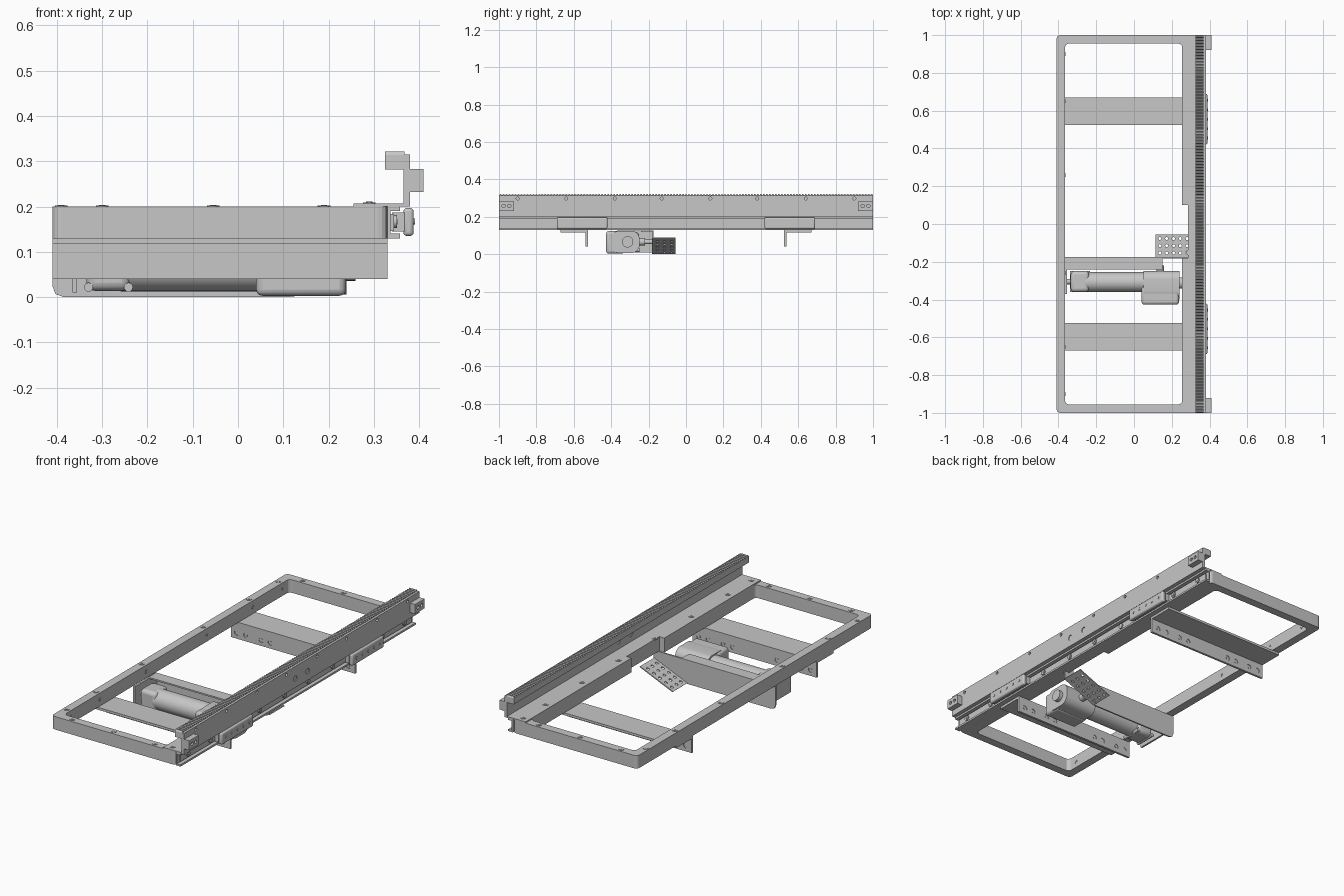
import bpy, math
from mathutils import Vector

cube = bpy.data.objects.get("Cube")
if cube:
    bpy.data.objects.remove(cube)


def material(name, v):
    m = bpy.data.materials.new(name)
    m.use_nodes = True
    m.diffuse_color = (v, v, v, 1)
    m.node_tree.nodes["Principled BSDF"].inputs["Base Color"].default_value = (v, v, v, 1)
    return m


STEEL = material("grey steel", 0.57)


def mesh_object(name, verts, faces):
    me = bpy.data.meshes.new(name)
    me.from_pydata(verts, [], faces)
    me.materials.append(STEEL)
    ob = bpy.data.objects.new(name, me)
    bpy.context.collection.objects.link(ob)
    return ob


def prism(name, outline, axis, a, b):
    """Extrude a counter-clockwise 2D outline along an axis from a to b."""
    def place(p, q, t):
        return {"x": (t, p, q), "y": (q, t, p), "z": (p, q, t)}[axis]
    n = len(outline)
    verts = [place(p, q, t) for t in (a, b) for p, q in outline]
    faces = [tuple(reversed(range(n))), tuple(range(n, 2 * n))]
    faces += [(i, (i + 1) % n, n + (i + 1) % n, n + i) for i in range(n)]
    return mesh_object(name, verts, faces)


def box(name, x, y, z, bevel=0):
    ob = prism(name, [(x[0], y[0]), (x[1], y[0]), (x[1], y[1]), (x[0], y[1])], "z", *z)
    if bevel:
        mod = ob.modifiers.new("round", "BEVEL")
        mod.width, mod.segments = bevel, 3
        smooth(ob)
    return ob


def rounded(x, y, r, n=5):
    """Rounded rectangle outline."""
    pts = []
    for cx, cy, start in ((x[1] - r, y[1] - r, 0), (x[0] + r, y[1] - r, 90),
                          (x[0] + r, y[0] + r, 180), (x[1] - r, y[0] + r, 270)):
        for i in range(n):
            t = math.radians(start + 90 * i / (n - 1))
            pts.append((cx + r * math.cos(t), cy + r * math.sin(t)))
    return pts


def smooth(ob):
    bpy.ops.object.select_all(action="DESELECT")
    ob.select_set(True)
    bpy.context.view_layer.objects.active = ob
    bpy.ops.object.shade_smooth_by_angle(angle=math.radians(35))


def rod(name, center, r, length, axis, sides=16):
    """Cylinder centred on a point, along x, y or z."""
    c = Vector(center)
    p, q, t = {"x": (c.y, c.z, c.x), "y": (c.z, c.x, c.y), "z": (c.x, c.y, c.z)}[axis]
    ring = [(p + r * math.cos(math.tau * i / sides), q + r * math.sin(math.tau * i / sides))
            for i in range(sides)]
    ob = prism(name, ring, axis, t - length / 2, t + length / 2)
    smooth(ob)
    return ob


def screw(center, axis, depth=0.005, r=0.014):
    """Round head with a smaller hexagon on it."""
    return [rod("head", center, r, depth, axis),
            rod("hexagon", center, r / 2, depth + 0.003, axis, 6)]


def join(name, parts):
    bpy.ops.object.select_all(action="DESELECT")
    for ob in parts:
        ob.select_set(True)
    bpy.context.view_layer.objects.active = parts[0]
    if len(parts) > 1:
        bpy.ops.object.join()
    parts[0].name = name
    return parts[0]


def cut(ob, cutters):
    tool = join(ob.name + "_cutter", cutters)
    tool.hide_render = True
    tool.hide_set(True)
    mod = ob.modifiers.new("cut", "BOOLEAN")
    mod.object, mod.solver = tool, "EXACT"


# Rectangular frame: left rail, end bars with rounded outer corners, notched right rail
outer = rounded((-0.41, 0.33), (-1, 1), 0.02)
inner = rounded((-0.365, 0.255), (-0.955, 0.955), 0.02)
n = len(outer)
verts = [(x, y, z) for z in (0.13, 0.2) for ring in (outer, inner) for x, y in ring]
faces = []
for i in range(n):
    j = (i + 1) % n
    faces += [(i, j, 2 * n + j, 2 * n + i), (n + j, n + i, 3 * n + i, 3 * n + j),
              (2 * n + i, 2 * n + j, 3 * n + j, 3 * n + i), (j, i, n + i, n + j)]
frame = mesh_object("frame", verts, faces)
cut(frame, [box("notch", (0.24, 0.285), (-0.18, 0.1), (0.1, 0.25))])

# Screws on the frame
screws = []
for s in (-1, 1):
    for y in (0.26, 0.65, 0.9):
        screws += screw((-0.39, s * y, 0.2), "z")
        screws += screw((-0.365, s * y, 0.165), "x", 0.003, 0.01)
    for x in (-0.3, -0.055, 0.19):
        screws += screw((x, s * 0.978, 0.2), "z")
for y in (-0.97, -0.77, -0.46, -0.15, 0.16, 0.47, 0.78, 0.97):
    screws += screw((0.29, y, 0.207), "z")
join("frame_screws", screws)

# Angle cross members with recessed bolts
for side, label in ((-1, "front"), (1, "back")):
    lo, hi = sorted((side * 0.525, side * 0.537))
    web = box(label + "_cross_web", (-0.41, 0.33), (lo, hi), (0.04, 0.13))
    spots = [(x, side * 0.531, 0.072)
             for x in (-0.375, -0.32, -0.23, -0.175, 0.09, 0.145, 0.235, 0.29)]
    cut(web, [rod("hole", p, 0.014, 0.05, "y") for p in spots])
    join(label + "_cross_bolts", [b for p in spots for b in screw(p, "y", 0.006, 0.0142)])
    lo, hi = sorted((side * 0.537, side * 0.67))
    box(label + "_cross_flange", (-0.41, 0.33), (lo, hi), (0.117, 0.13))

# Angle carrying the rack
flange = box("rack_flange", (0.255, 0.37), (-1, 1), (0.2, 0.207))
cut(flange, [box("notch", (0.24, 0.285), (-0.18, 0.1), (0.15, 0.25))])
web = box("rack_web", (0.365, 0.38), (-1, 1), (0.2, 0.315))
holes = [rod("hole", (0.372, y, 0.248), 0.015, 0.06, "x") for y in (-0.055, 0.05)]
holes += [rod("hole", (0.372, s * y, 0.298), 0.008, 0.06, "x")
          for s in (-1, 1) for y in (0.13, 0.38, 0.64, 0.9)]
cut(web, holes)
join("web_plugs", [rod("plug", (0.372, y, 0.248), 0.0152, 0.008, "x") for y in (-0.055, 0.05)])

# Toothed rack: side profile drawn across its width
teeth = 125
pitch = 2 / teeth
profile = [(-1.0, 0.282), (1.0, 0.282)]
for i in reversed(range(teeth)):
    y = -1 + i * pitch
    profile += [(y + pitch * f, z)
                for f, z in ((0.98, 0.314), (0.7, 0.322), (0.35, 0.322), (0.05, 0.314))]
prism("toothed_rack", profile, "x", 0.325, 0.368)

# End stop blocks
for s in (-1, 1):
    lo, hi = sorted((s * 0.92, s * 1.0))
    stop = box("end_stop", (0.38, 0.41), (lo, hi), (0.232, 0.283))
    cut(stop, [rod("hole", (0.41, s * y, 0.258), 0.009, 0.02, "x") for y in (0.945, 0.975)])

# Linear slide: channel, inner bar, carriages and bolts
channel = [(0.13, 0.33), (0.2, 0.33), (0.2, 0.358), (0.19, 0.358),
           (0.19, 0.337), (0.14, 0.337), (0.14, 0.358), (0.13, 0.358)]
prism("slide_channel", channel, "y", -1, 1)
box("slide_inner_bar", (0.335, 0.345), (-0.98, 0.98), (0.146, 0.184))
join("slide_bolts", [b for s in (-1, 1) for y in (0.1, 0.31, 0.73, 0.92)
                     for b in screw((0.346, s * y, 0.167), "x", 0.01)])
for s in (-1, 1):
    lo, hi = sorted((s * 0.42, s * 0.69))
    box("carriage_core", (0.34, 0.368), (lo, hi), (0.145, 0.187))
    box("carriage", (0.365, 0.388), (lo, hi), (0.135, 0.197), 0.008)
    join("carriage_screws", [rod("pin", (0.388, s * (0.555 + d * 0.05), 0.167), 0.007, 0.005, "x")
                             for d in (-2, -1, 0, 1, 2)])

# Motor bracket: plate with sloping lower edge, top flange and end plate
outline = [(0.0, 0.115), (0.0, -0.385), (0.007, -0.403), (0.025, -0.41),
           (0.128, -0.41), (0.128, 0.315), (0.085, 0.315)]
prism("bracket_plate", outline, "y", -0.183, -0.175)
box("bracket_flange", (-0.365, 0.15), (-0.24, -0.183), (0.12, 0.128))
box("bracket_end", (-0.365, -0.355), (-0.37, -0.183), (0.01, 0.128))

# Perforated plate folded out along the sloping edge
slope = [(0.005, 0.115), (0.088, 0.312), (0.083, 0.315), (0.0, 0.12)]
perforated = prism("perforated_plate", slope, "y", -0.175, -0.055)
cut(perforated, [rod("hole", (0.137 + i * 0.036, -0.115 + j * 0.038, 0.04), 0.008, 0.2, "z", 12)
                 for i in range(5) for j in (-1, 0, 1)])

# Gear motor
rod("motor_body", (-0.09, -0.308, 0.066), 0.053, 0.34, "x", 40)
box("motor_end_block", (-0.335, -0.238), (-0.36, -0.25), (0.014, 0.118), 0.018)
smooth(prism("gearbox_upper", rounded((-0.4, -0.248), (0.006, 0.125), 0.045, 9), "x", 0.05, 0.24))
box("gearbox", (0.04, 0.238), (-0.427, -0.33), (0.003, 0.123), 0.014)
rod("gearbox_hub", (0.245, -0.312, 0.066), 0.03, 0.03, "x", 28)
rod("gearbox_shaft", (0.14, -0.22, 0.066), 0.012, 0.08, "y")
rod("shaft_collar", (0.14, -0.235, 0.066), 0.02, 0.03, "y", 20)
join("motor_pins", [rod("pin", (x, -0.305, 0.022), 0.01, 0.112, "y") for x in (-0.33, -0.242)])
rod("clevis_pin", (-0.345, -0.305, 0.066), 0.015, 0.03, "x")
